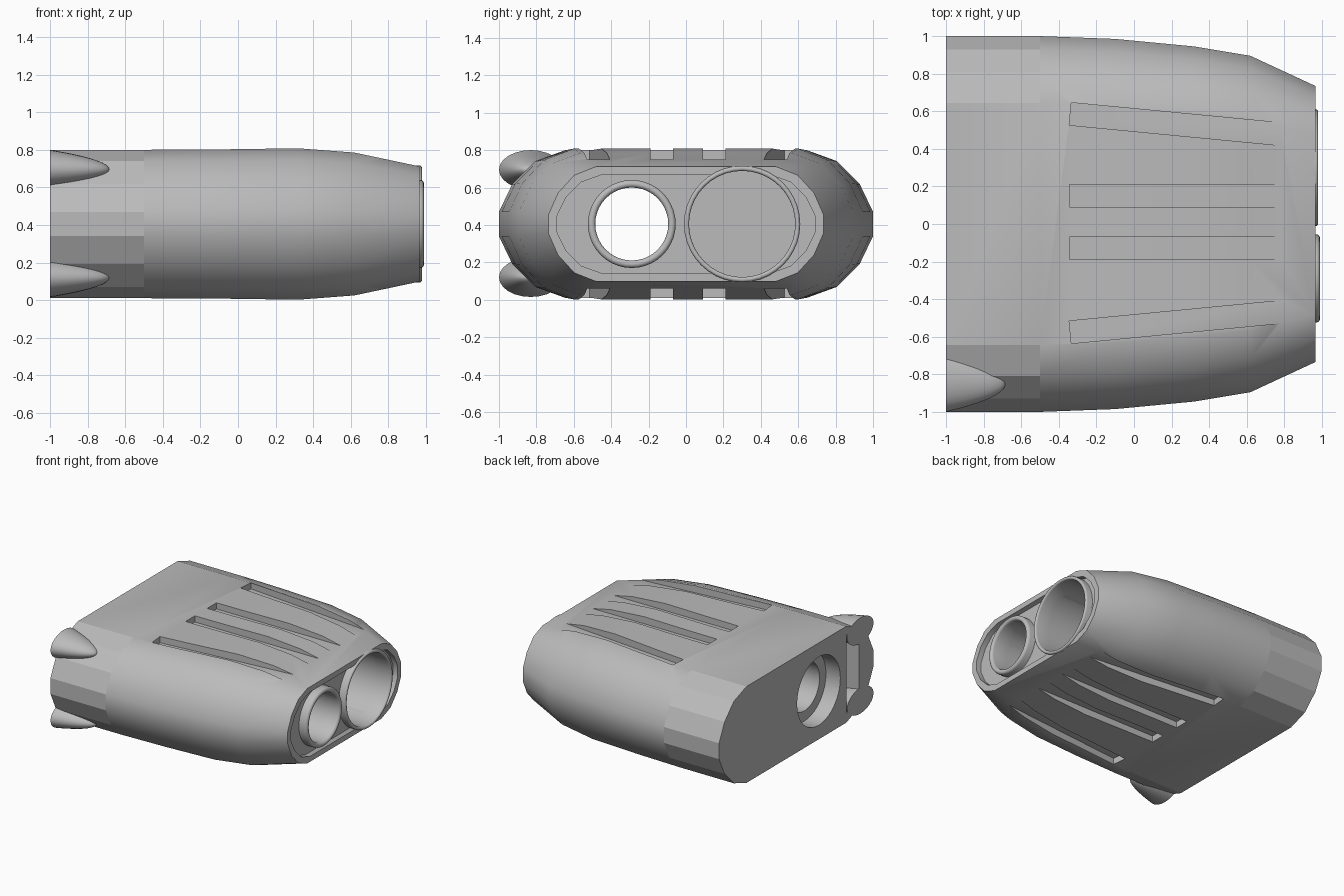
import bpy, bmesh, math
from mathutils import Vector, Matrix

cube = bpy.data.objects.get("Cube")
if cube:
    bpy.data.objects.remove(cube)

MID = 0.405
GREY = bpy.data.materials.new("plain grey")
GREY.use_nodes = True
colour = (0.5, 0.5, 0.5, 1)
GREY.diffuse_color = colour
GREY.node_tree.nodes["Principled BSDF"].inputs["Base Color"].default_value = colour


def make(name, bm):
    bmesh.ops.recalc_face_normals(bm, faces=bm.faces)
    mesh = bpy.data.meshes.new(name)
    bm.to_mesh(mesh)
    bm.free()
    mesh.materials.append(GREY)
    ob = bpy.data.objects.new(name, mesh)
    bpy.context.collection.objects.link(ob)
    return ob


def loft(name, rings, caps=True, closed=False):
    """Skin a list of equal-length point rings."""
    bm = bmesh.new()
    rows = [[bm.verts.new(p) for p in ring] for ring in rings]
    n = len(rows[0])
    pairs = list(zip(rows, rows[1:]))
    if closed:
        pairs.append((rows[-1], rows[0]))
    for a, b in pairs:
        for i in range(n):
            j = (i + 1) % n
            bm.faces.new((a[i], a[j], b[j], b[i]))
    if caps:
        bm.faces.new(rows[0])
        bm.faces.new(rows[-1])
    return make(name, bm)


def section(x, width, flat, height):
    """Flat-topped rounded outline across the body."""
    arc = [(0, 1), (0.46, 0.85), (0.8, 0.54), (1, 0.165)]
    quarter = [(flat + (width - flat) * c, height * s) for c, s in arc]
    right = quarter + [(y, -z) for y, z in reversed(quarter)]
    outline = right + [(-y, -z) for y, z in right]
    return [(x, y, MID + z) for y, z in outline]


def circle(x, y, z, ry, rz, n=40):
    steps = [2 * math.pi * i / n for i in range(n)]
    return [(x, y + ry * math.cos(a), z + rz * math.sin(a)) for a in steps]


def bore(x0, x1, y, r):
    return loft("bore_cutter", [circle(x, y, MID, r, r) for x in (x0, x1)])


def box(centre, size, turn=0):
    bm = bmesh.new()
    m = (Matrix.Translation(Vector(centre)) @ Matrix.Rotation(turn, 4, "Z")
         @ Matrix.Diagonal((*size, 1)))
    bmesh.ops.create_cube(bm, size=1, matrix=m)
    return make("box_cutter", bm)


def smooth(ob, angle=32):
    bpy.ops.object.select_all(action="DESELECT")
    ob.select_set(True)
    bpy.context.view_layer.objects.active = ob
    bpy.ops.object.shade_smooth_by_angle(angle=math.radians(angle))


# Tapering housing
stations = [(-1, 1, 0.645, 0.395), (-0.5, 1, 0.645, 0.395),
            (-0.1, 0.985, 0.63, 0.397), (0.32, 0.945, 0.6, 0.403),
            (0.62, 0.895, 0.565, 0.38), (0.965, 0.735, 0.48, 0.307)]
body = loft("housing", [section(*s) for s in stations])

# Front recess, barrel bores, rear socket and rear slot
SMALL_Y, BIG_Y = -0.29, 0.3
cutters = [
    loft("recess_cutter", [section(x, 0.69, 0.45, 0.263) for x in (0.92, 1.1)]),
    bore(-1.1, 1.1, SMALL_Y, 0.197),
    bore(-1.1, -0.87, SMALL_Y, 0.28),
    bore(-0.3, 1.1, BIG_Y, 0.287),
    box((-1, -0.73, MID), (0.24, 0.16, 0.64)),
]
# Cooling slots on the top and the underside
for y, turn in ((0.53, -5.5), (0.15, 0), (-0.13, 0), (-0.52, 5.5)):
    for side in (-1, 1):
        cutters.append(box((0.243, y, MID + side * 0.445), (1.17, 0.12, 0.2),
                           math.radians(turn)))

bpy.context.view_layer.objects.active = body
for cutter in cutters:
    cutter.hide_render = True
    mod = body.modifiers.new("cut", "BOOLEAN")
    mod.operation = "DIFFERENCE"
    mod.solver = "EXACT"
    mod.object = cutter
    bpy.ops.object.modifier_apply(modifier=mod.name)
    bpy.data.objects.remove(cutter)
smooth(body)
# The rear block keeps its flat facets
for face in body.data.polygons:
    if face.center.x < -0.5 and abs(face.normal.x) < 0.1 and abs(face.center.y) > 0.6:
        face.use_smooth = False


# Barrel collars with rounded lips
def collar(name, y, inner, outer, tip):
    half, mid = (outer - inner) / 2, (outer + inner) / 2
    profile = [(0.85, inner), (0.85, outer)]
    for i in range(7):
        a = math.pi * i / 6
        profile.append((tip - half + half * math.sin(a), mid + half * math.cos(a)))
    rings = [circle(x, y, MID, r, r) for x, r in profile]
    smooth(loft(name, rings, caps=False, closed=True))


collar("small_barrel_collar", SMALL_Y, 0.195, 0.235, 0.99)
collar("large_barrel_collar", BIG_Y, 0.284, 0.311, 0.98)

# Rounded pods on the rear corners
for name, z in (("upper_pod", 0.695), ("lower_pod", 0.12)):
    rings = []
    for i in range(13):
        r = 1 - i / 12.3
        rings.append(circle(-1 + 0.315 * (1 - r * r), -0.83 - 0.02 * (1 - r),
                            z, 0.17 * r, 0.105 * r, 24))
    smooth(loft(name, rings), 50)
